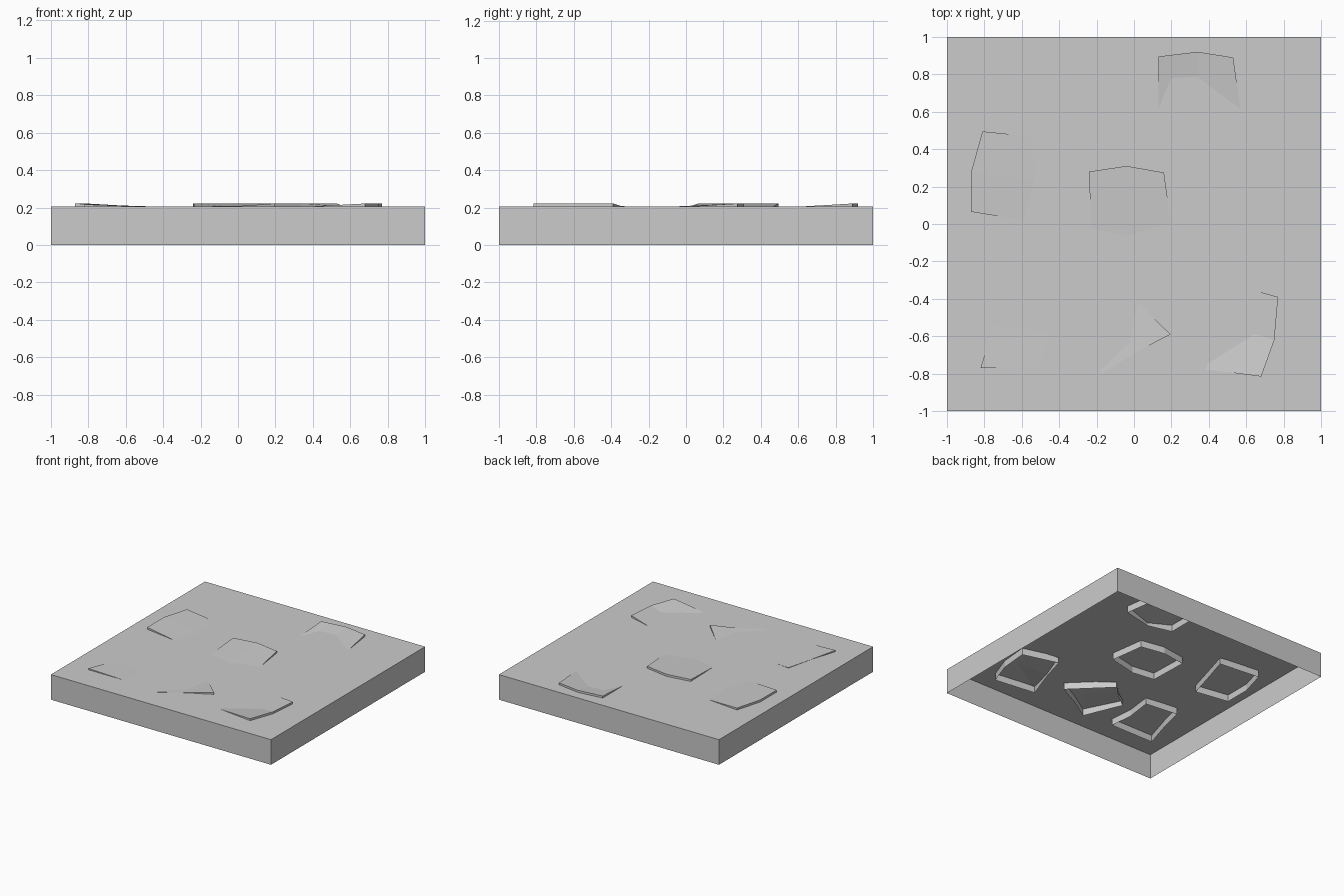
import bpy, bmesh

if "Cube" in bpy.data.objects:
    bpy.data.objects.remove(bpy.data.objects["Cube"])

TOP = 0.206   # height of the ground plate
RIM = 0.15    # lower rim of the embedded stones


def finish(bm, name):
    bmesh.ops.recalc_face_normals(bm, faces=bm.faces)
    mesh = bpy.data.meshes.new(name)
    bm.to_mesh(mesh)
    bm.free()
    obj = bpy.data.objects.new(name, mesh)
    bpy.context.collection.objects.link(obj)
    return obj


def open_shell(bm, top, caps, bottom_z):
    """Cap faces with a skirt of walls, open underneath.
    top lists the outline points in order."""
    up = [bm.verts.new(p) for p in top]
    low = [bm.verts.new((p[0], p[1], bottom_z)) for p in top]
    for cap in caps:
        bm.faces.new([up[i] for i in cap])
    n = len(top)
    for i in range(n):
        j = (i + 1) % n
        bm.faces.new((up[i], low[i], low[j], up[j]))


# ground block: flat top, four walls, open bottom
bm = bmesh.new()
open_shell(bm, [(-1, -1, TOP), (1, -1, TOP), (1, 1, TOP), (-1, 1, TOP)],
           [(0, 1, 2, 3)], 0)
finish(bm, "ground_block")


# paving stones: raised edge (3 points), then sunken edge (3 points back)
stones = {
    "stone_centre": [(-.24, .28, .222), (-.04, .31, .223), (.16, .275, .222),
                     (.20, -.01, .205), (-.04, -.065, .206), (-.23, -.04, .205)],
    "stone_back": [(.13, .895, .222), (.34, .92, .223), (.53, .89, .222),
                   (.57, .605, .205), (.33, .55, .175), (.13, .60, .205)],
    "stone_left": [(-.87, .065, .222), (-.87, .28, .223), (-.81, .495, .222),
                   (-.46, .46, .202), (-.53, .23, .206), (-.59, .02, .206)],
    "stone_right": [(.77, -.39, .222), (.75, -.62, .223), (.68, -.815, .222),
                    (.33, -.77, .203), (.42, -.52, .17), (.48, -.31, .197)],
    "stone_front": [(.195, -.59, .222), (.01, -.685, .209), (-.17, -.80, .207),
                    (-.30, -.49, .192), (-.19, -.41, .19), (-.09, -.31, .195)],
    "stone_front_left": [(-.82, -.77, .217), (-.75, -.54, .207), (-.70, -.33, .209),
                         (-.42, -.36, .202), (-.45, -.58, .206), (-.43, -.77, .203)],
}
for name, outline in stones.items():
    bm = bmesh.new()
    open_shell(bm, outline, [(0, 1, 4, 5), (1, 2, 3, 4)], RIM)
    finish(bm, name)
